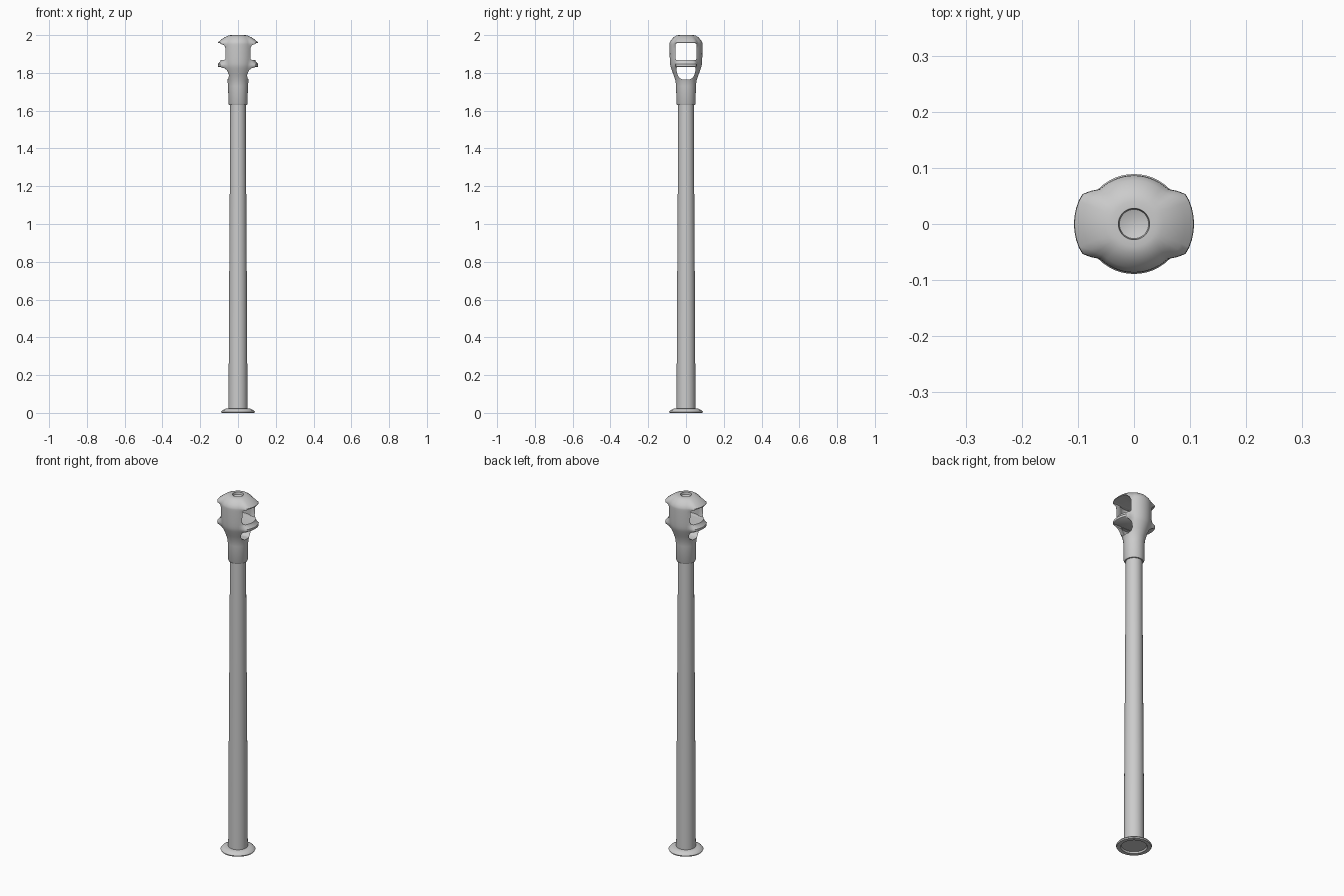
import bpy, bmesh, math

if "Cube" in bpy.data.objects:
    bpy.data.objects.remove(bpy.data.objects["Cube"], do_unlink=True)

SEGMENTS = 48

metal = bpy.data.materials.new("grey metal")
metal.use_nodes = True
metal.diffuse_color = (0.6, 0.6, 0.6, 1)
metal.node_tree.nodes["Principled BSDF"].inputs["Base Color"].default_value = (0.6, 0.6, 0.6, 1)


def make_object(name, bm):
    bmesh.ops.recalc_face_normals(bm, faces=bm.faces)
    mesh = bpy.data.meshes.new(name)
    bm.to_mesh(mesh)
    bm.free()
    obj = bpy.data.objects.new(name, mesh)
    bpy.context.collection.objects.link(obj)
    mesh.materials.append(metal)
    return obj


def hood_amount(angle):
    """1 towards both window sides, fading to 0 at the front and back."""
    a = math.degrees(math.atan2(abs(math.sin(angle)), abs(math.cos(angle))))
    t = min(max((47 - a) / 19, 0), 1)
    return t * t * (3 - 2 * t)


def loft(name, rows):
    """Closed round solid from (z, radius, hood flare) rows."""
    bm = bmesh.new()
    rings = []
    for z, radius, flare in rows:
        ring = []
        for i in range(SEGMENTS):
            a = math.tau * i / SEGMENTS
            r = radius + flare * hood_amount(a)
            ring.append(bm.verts.new((r * math.cos(a), r * math.sin(a), z)))
        rings.append(ring)
    for low, high in zip(rings, rings[1:]):
        for i in range(SEGMENTS):
            j = (i + 1) % SEGMENTS
            bm.faces.new((low[i], low[j], high[j], high[i]))
    bm.faces.new(rings[0])
    bm.faces.new(rings[-1])
    return make_object(name, bm)


def window_cutter(name, half):
    """Prism along x from one half of a (y, z) outline, mirrored in y."""
    outline = half + [(-y, z) for y, z in reversed(half)]
    bm = bmesh.new()
    face = bm.faces.new([bm.verts.new((-0.2, y, z)) for y, z in outline])
    out = bmesh.ops.extrude_face_region(bm, geom=[face])
    verts = [v for v in out["geom"] if isinstance(v, bmesh.types.BMVert)]
    bmesh.ops.translate(bm, verts=verts, vec=(0.4, 0, 0))
    return make_object(name, bm)


def cut(obj, cutter):
    mod = obj.modifiers.new("cut", "BOOLEAN")
    mod.operation = "DIFFERENCE"
    mod.solver = "EXACT"
    mod.object = cutter
    cutter.hide_render = True
    bpy.context.view_layer.objects.active = obj
    bpy.ops.object.modifier_apply(modifier=mod.name)
    bpy.data.objects.remove(cutter, do_unlink=True)


# Base flange with a recessed underside
flange = loft("base_flange", [
    (0.008, 0.062, 0), (0, 0.066, 0), (0, 0.086, 0), (0.006, 0.089, 0),
    (0.014, 0.083, 0), (0.022, 0.066, 0), (0.022, 0.045, 0)])

# Tapered pole
pole = loft("pole", [(0.01, 0.05, 0), (0.5, 0.048, 0), (1.1, 0.044, 0), (1.64, 0.041, 0)])

# Lamp head: collar, trumpet, middle hood, upper body, cap with a dished top
head = loft("lamp_head", [
    (1.63, 0.04, 0), (1.63, 0.047, 0), (1.638, 0.051, 0), (1.73, 0.052, 0),
    (1.76, 0.056, 0), (1.79, 0.066, 0), (1.81, 0.074, 0.005),
    (1.825, 0.079, 0.016), (1.834, 0.082, 0.025), (1.846, 0.084, 0.023),
    (1.858, 0.085, 0.010), (1.88, 0.086, 0), (1.93, 0.087, 0),
    (1.943, 0.087, 0.007), (1.953, 0.087, 0.02), (1.962, 0.086, 0.02),
    (1.975, 0.078, 0.013), (1.988, 0.066, 0.006), (1.997, 0.052, 0),
    (2.0, 0.04, 0), (2.0, 0.028, 0), (1.988, 0.026, 0), (1.983, 0.012, 0)])

# Hollow chambers behind the windows
cut(head, loft("lower_chamber", [(1.772, 0.03, 0), (1.785, 0.047, 0),
                                 (1.81, 0.059, 0), (1.831, 0.064, 0)]))
cut(head, loft("upper_chamber", [(1.868, 0.069, 0), (1.957, 0.07, 0)]))

# Window openings on both sides
cut(head, window_cutter("lower_window", [
    (0.02, 1.766), (0.035, 1.774), (0.045, 1.79), (0.051, 1.815),
    (0.051, 1.826), (0.045, 1.832)]))
cut(head, window_cutter("upper_window", [
    (0.046, 1.867), (0.053, 1.87), (0.056, 1.878),
    (0.056, 1.948), (0.053, 1.955), (0.046, 1.958)]))

# Smooth shading with crisp edges
bpy.ops.object.select_all(action="DESELECT")
for obj in (flange, pole, head):
    obj.select_set(True)
bpy.context.view_layer.objects.active = head
bpy.ops.object.shade_smooth_by_angle(angle=math.radians(40))
